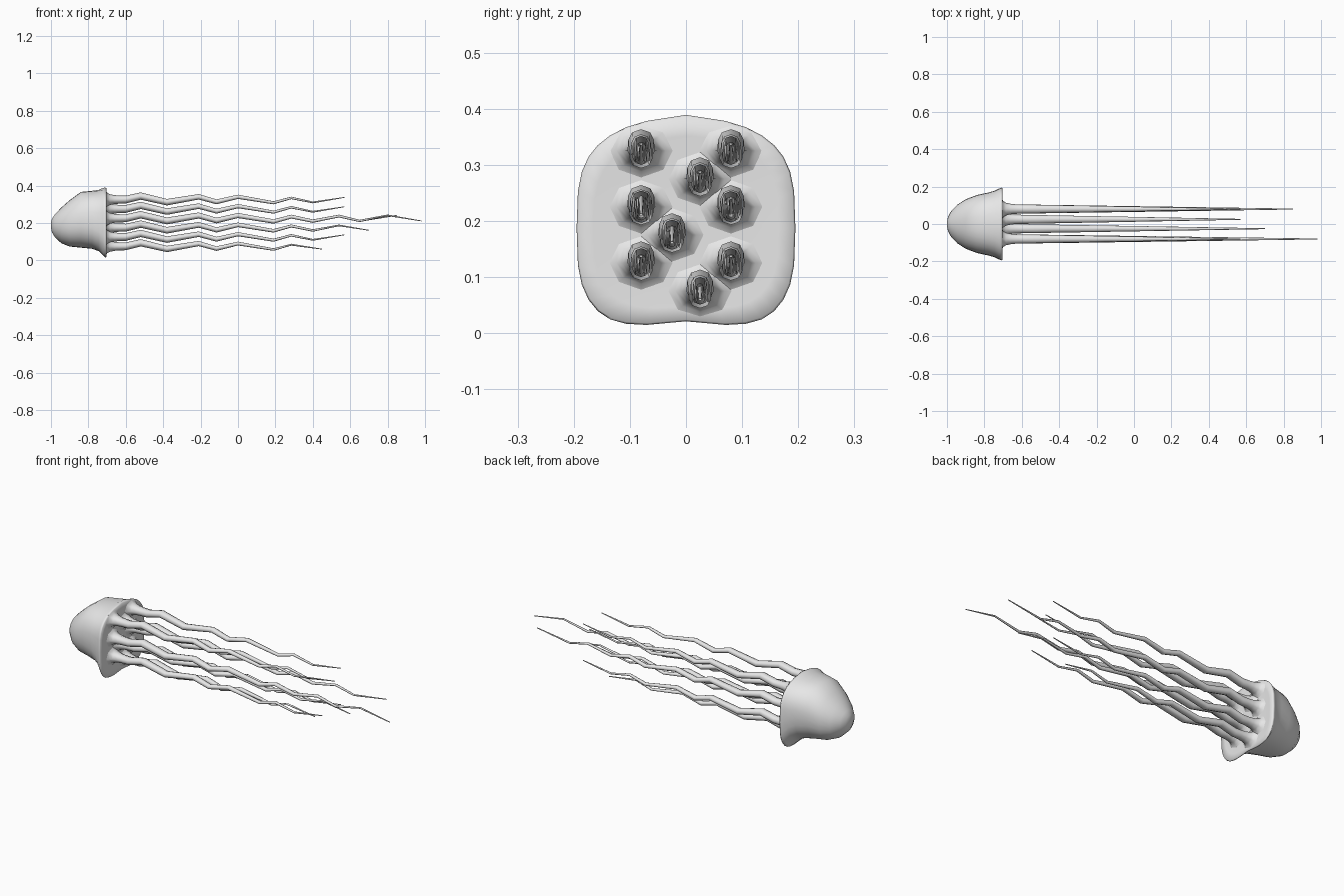
import bpy, bmesh, math

if "Cube" in bpy.data.objects:
    bpy.data.objects.remove(bpy.data.objects["Cube"])

skin = bpy.data.materials.new("pale grey skin")
skin.diffuse_color = (0.8, 0.8, 0.8, 1)
skin.use_nodes = True
skin.node_tree.nodes["Principled BSDF"].inputs["Base Color"].default_value = skin.diffuse_color


def loft(name, rings, angle):
    """Skin a list of equal-length point rings, close both ends, shade smooth."""
    bm = bmesh.new()
    loops = [[bm.verts.new(p) for p in ring] for ring in rings]
    n = len(loops[0])
    for a, b in zip(loops, loops[1:]):
        for i in range(n):
            j = (i + 1) % n
            bm.faces.new((a[i], a[j], b[j], b[i]))
    bm.faces.new(loops[0][::-1])
    bm.faces.new(loops[-1])
    bmesh.ops.recalc_face_normals(bm, faces=bm.faces)
    mesh = bpy.data.meshes.new(name)
    bm.to_mesh(mesh)
    bm.free()
    mesh.materials.append(skin)
    obj = bpy.data.objects.new(name, mesh)
    bpy.context.collection.objects.link(obj)
    bpy.ops.object.select_all(action='DESELECT')
    obj.select_set(True)
    bpy.context.view_layer.objects.active = obj
    bpy.ops.object.shade_smooth_by_angle(angle=math.radians(angle))
    return obj


def bell_ring(x, half, low, high, power, peak):
    """Rounded-square section; peak lifts the middle of the top and bottom edges."""
    ring = []
    for i in range(32):
        t = math.tau * i / 32
        c, s = math.cos(t), math.sin(t)
        y = half * math.copysign(abs(c) ** (2 / power), c)
        z = (low + high) / 2 + (high - low) / 2 * math.copysign(abs(s) ** (2 / power), s)
        z += peak * max(0, 1 - abs(y) / 0.15) * abs(s)
        ring.append((x, y, z))
    return ring


# Bell: domed nose, flared squarish rim, nearly flat underside
bell = [
    (-1.0, 0.012, 0.175, 0.20, 2.0, 0),
    (-0.995, 0.035, 0.15, 0.222, 2.0, 0),
    (-0.98, 0.065, 0.125, 0.245, 2.0, 0),
    (-0.945, 0.103, 0.092, 0.282, 2.1, 0),
    (-0.90, 0.132, 0.074, 0.322, 2.2, 0),
    (-0.84, 0.155, 0.068, 0.366, 2.3, 0),
    (-0.78, 0.168, 0.060, 0.370, 2.5, 0.002),
    (-0.745, 0.178, 0.042, 0.369, 2.7, 0.008),
    (-0.72, 0.190, 0.014, 0.370, 3.1, 0.018),
    (-0.71, 0.195, 0.003, 0.371, 3.2, 0.018),
    (-0.704, 0.192, 0.006, 0.368, 3.2, 0.018),
    (-0.706, 0.165, 0.035, 0.340, 3.0, 0.012),
    (-0.706, 0.06, 0.13, 0.25, 2.2, 0),
]
loft("bell", [bell_ring(*r) for r in bell], 80)

# Tentacles: shared zigzag (x, height offset), cut at different lengths
WAVE = [(-0.60, 0.0), (-0.52, 0.019), (-0.38, -0.014), (-0.21, 0.015),
        (-0.115, -0.012), (0.0, 0.015), (0.19, -0.017), (0.285, 0.009),
        (0.40, -0.015), (0.54, 0.012), (0.65, -0.014), (0.80, 0.016), (0.98, -0.014)]
FLARE = [(-0.707, 0.058), (-0.70, 0.044), (-0.685, 0.034), (-0.66, 0.028), (-0.635, 0.0255)]


def tentacle(y, z, end):
    pts = [(x, 0.0, r) for x, r in FLARE]
    path = [p for p in WAVE if p[0] < end - 0.05]
    tip = min((p for p in WAVE if p[0] >= end - 0.05), key=lambda p: p[0])
    for x, dz in path + [(end, tip[1])]:
        k = (x + 0.635) / (end + 0.635)
        pts.append((x, dz, 0.025 * (1 - k) + 0.0025 * k))
    rings = []
    for x, dz, r in pts:
        rings.append([(x, y + r * math.cos(math.tau * i / 8),
                       z + dz + 0.85 * r * math.sin(math.tau * i / 8)) for i in range(8)])
    return loft("tentacle", rings, 60)


for y, z, end in [(-0.08, 0.325, 0.57), (-0.08, 0.225, 0.98), (-0.08, 0.125, 0.57),
                  (0.08, 0.325, 0.57), (0.08, 0.225, 0.85), (0.08, 0.125, 0.57),
                  (0.025, 0.275, 0.57), (-0.025, 0.175, 0.70), (0.025, 0.075, 0.45)]:
    tentacle(y, z, end)
